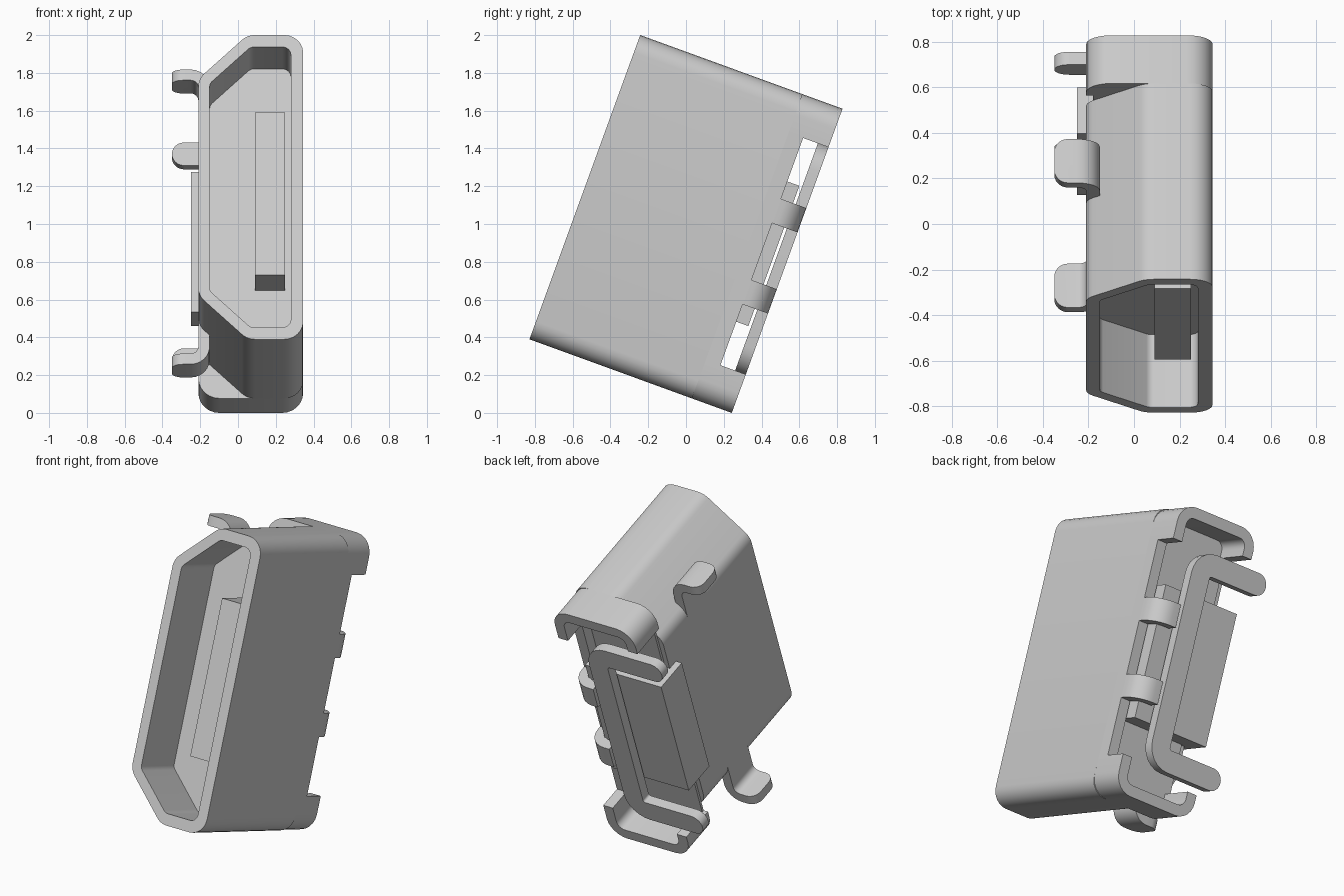
import bpy, bmesh, math
from mathutils import Vector

if "Cube" in bpy.data.objects:
    bpy.data.objects.remove(bpy.data.objects["Cube"])

TILT = math.radians(-20)
FRONT, BACK, STEP = -0.57, 0.57, 0.345   # depth of the mouth, rear edge, rear step
WALL = 0.065


def rounded(points, radius, closed=True, steps=6):
    """Replace the corners of a 2D outline or path by arcs."""
    pts = [Vector(p) for p in points]
    out = []
    for i, p in enumerate(pts):
        if not closed and i in (0, len(pts) - 1):
            out.append(p)
            continue
        a = (pts[i - 1] - p).normalized()
        b = (pts[(i + 1) % len(pts)] - p).normalized()
        half = a.angle(b) / 2
        centre = p + (a + b).normalized() * radius / math.sin(half)
        reach = radius / math.tan(half)
        start, end = p + a * reach - centre, p + b * reach - centre
        sweep = start.angle_signed(end)
        for k in range(steps + 1):
            t = -sweep * k / steps
            c, s = math.cos(t), math.sin(t)
            out.append(centre + Vector((start.x * c - start.y * s, start.x * s + start.y * c)))
    return out


def strip(path, thickness, radius):
    """Outline of bent sheet metal following a path."""
    pts = rounded(path, radius, closed=False)
    left, right = [], []
    for i, p in enumerate(pts):
        t = (pts[min(i + 1, len(pts) - 1)] - pts[max(i - 1, 0)]).normalized()
        n = Vector((-t.y, t.x)) * thickness / 2
        left.append(p + n)
        right.append(p - n)
    return left + right[::-1]


def finish(name, bm):
    bmesh.ops.recalc_face_normals(bm, faces=bm.faces)
    mesh = bpy.data.meshes.new(name)
    bm.to_mesh(mesh)
    bm.free()
    obj = bpy.data.objects.new(name, mesh)
    bpy.context.collection.objects.link(obj)
    obj.rotation_euler = (TILT, 0, 0)
    obj.location = (0, 0, 1)
    bpy.ops.object.select_all(action='DESELECT')
    obj.select_set(True)
    bpy.context.view_layer.objects.active = obj
    bpy.ops.object.shade_smooth_by_angle(angle=math.radians(30))
    return obj


def prism(name, outline, lo, hi, along="depth", hole=None, tip=0):
    """Extrude an outline; a hole with equal point count makes a tube."""
    bm = bmesh.new()

    def loop(pts, h):
        return [bm.verts.new((p[0], h, p[1]) if along == "depth" else (p[0], p[1], h))
                for p in pts]

    def bridge(a, b):
        for i in range(len(a)):
            j = (i + 1) % len(a)
            bm.faces.new((a[i], a[j], b[j], b[i]))

    near, far = loop(outline, lo), loop(outline, hi)
    bridge(near, far)
    if hole:
        near_in, far_in = loop(hole, lo), loop(hole, hi)
        bridge(near_in, far_in)
        bridge(near, near_in)
        bridge(far, far_in)
    else:
        bm.faces.new(near)
        bm.faces.new(far)
    if tip:
        # round the free end of a solder leg
        edges = [e for e in bm.edges if all(v.co.x < -0.345 for v in e.verts)
                 and abs(e.verts[0].co.y - e.verts[1].co.y) < 0.001]
        bmesh.ops.bevel(bm, geom=edges, offset=tip, segments=6, profile=0.5, affect='EDGES')
    return finish(name, bm)


def box(name, x0, x1, d0, d1, v0, v1):
    return prism(name, [(x0, v0), (x1, v0), (x1, v1), (x0, v1)], d0, d1)


def mirrored(half):
    """Complete an upper half outline with its lower half."""
    return half + [(x, -v) for x, v in reversed(half)]


# Shell tube with the two slanted corners
outer = rounded(mirrored([(0.345, 0.857), (0.05, 0.857), (-0.21, 0.61)]), 0.1)
inner = rounded(mirrored([(0.28, 0.79), (0.067, 0.79), (-0.15, 0.584)]), 0.045)
prism("shell", outer, FRONT, STEP, hole=inner)
box("shell_rear_wall", 0.28, 0.345, STEP - 0.01, 0.427, -0.65, 0.65)

# Insulator core, rear flange, rear block and contact tongue
prism("insulator", inner, -0.23, STEP)
flange = rounded(mirrored([(0.3, 0.82), (-0.18, 0.82)]), 0.08)
prism("insulator_flange", flange, STEP, STEP + 0.015)
box("insulator_rear_block", -0.25, 0.27, 0.28, 0.495, -0.395, 0.395)
box("contact_tongue", 0.09, 0.25, -0.468, -0.22, -0.457, 0.457)

# Parts repeated at both ends
for side, s in (("upper", 1), ("lower", -1)):
    half = WALL / 2
    lip = [(0.345 - half, 0.64), (0.345 - half, 0.857 - half),
           (-0.21 + half, 0.857 - half), (-0.21 + half, 0.70)]
    prism(side + "_rear_lip", [(x, v * s) for x, v in strip(lip, WALL, 0.08)], STEP, BACK)

    leg = [(-0.35, 0.80), (-0.18, 0.80), (-0.18, 0.56)]
    prism(side + "_shell_leg", [(x, v * s) for x, v in strip(leg, 0.06, 0.07)],
          -0.11, 0.095, tip=0.06)

    # Tab curled inward over the insulator
    tab = [(0.345 - half, 0.40), (0.345 - half, BACK - half), (0.19, BACK - half)]
    ends = sorted((0.16 * s, 0.297 * s))
    prism(side + "_curled_tab", strip(tab, WALL, 0.085), ends[0], ends[1], along="length")

# Rear bracket with a web and two legs
bracket = strip([(-0.285, 0.58), (0.105, 0.58), (0.105, -0.58), (-0.285, -0.58)], 0.13, 0.08)
prism("rear_bracket", bracket, 0.51, BACK)
for side, s in (("upper", 1), ("lower", -1)):
    end = [(-0.285 + 0.065 * math.cos(a), 0.58 * s + 0.065 * math.sin(a))
           for a in (math.pi * (0.5 + k / 12) for k in range(13))]
    prism(side + "_bracket_tip", end, 0.51, BACK)
